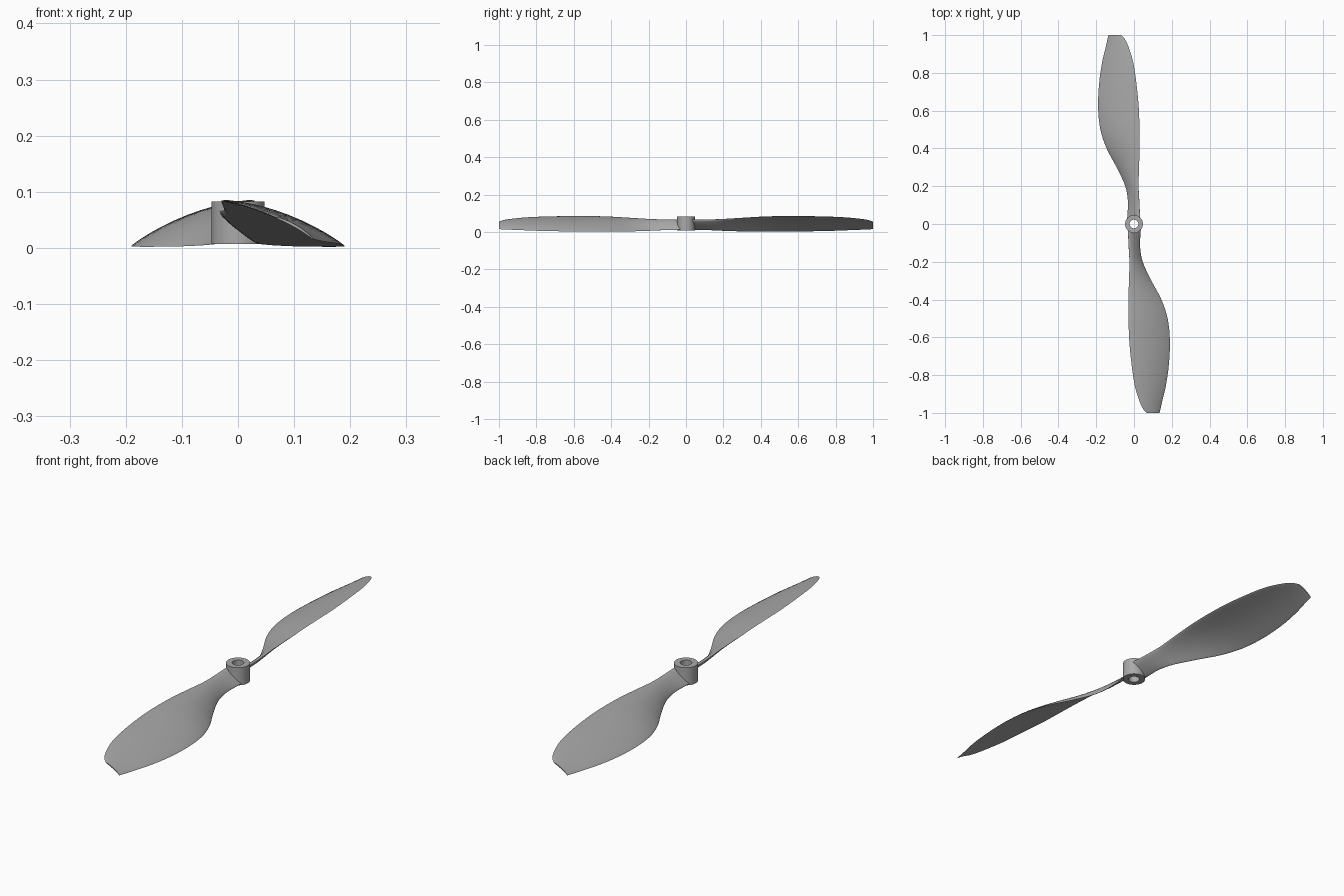
import bpy
import bmesh
import math
from mathutils import Vector

cube = bpy.data.objects.get("Cube")
if cube:
    bpy.data.objects.remove(cube, do_unlink=True)

grey = bpy.data.materials.new("grey plastic")
grey.use_nodes = True
grey.diffuse_color = (0.4, 0.4, 0.4, 1)
grey.node_tree.nodes["Principled BSDF"].inputs["Base Color"].default_value = (0.4, 0.4, 0.4, 1)

# Blade stations: radius, leading x, leading z, trailing x, trailing z, thickness, camber
STATIONS = [Vector(s) for s in (
    (0.03, -0.032, 0.066, 0.036, 0.012, 0.016, 0.000),
    (0.12, -0.028, 0.066, 0.032, 0.010, 0.016, 0.002),
    (0.20, -0.024, 0.069, 0.046, 0.006, 0.014, 0.004),
    (0.30, -0.027, 0.075, 0.092, 0.003, 0.012, 0.007),
    (0.40, -0.029, 0.081, 0.145, 0.002, 0.011, 0.010),
    (0.50, -0.029, 0.084, 0.178, 0.002, 0.011, 0.012),
    (0.62, -0.025, 0.084, 0.190, 0.003, 0.010, 0.012),
    (0.75, -0.012, 0.082, 0.184, 0.005, 0.009, 0.011),
    (0.86, 0.005, 0.077, 0.168, 0.009, 0.008, 0.009),
    (0.94, 0.030, 0.069, 0.149, 0.012, 0.007, 0.007),
    (0.98, 0.049, 0.062, 0.140, 0.014, 0.006, 0.005),
    (1.00, 0.068, 0.054, 0.135, 0.015, 0.005, 0.004),
)]
CHORD_STEPS = 14
SUBSTEPS = 4


def smooth_stations():
    """Cubic interpolation between the blade stations."""
    result = []
    last = len(STATIONS) - 1

    def slope(i):
        a, b = STATIONS[max(i - 1, 0)], STATIONS[min(i + 1, last)]
        return (b - a) / (b[0] - a[0])

    for i in range(last):
        a, b = STATIONS[i], STATIONS[i + 1]
        span = b[0] - a[0]
        for k in range(SUBSTEPS):
            u = k / SUBSTEPS
            h = u * u * (3 - 2 * u)
            result.append(a * (1 - h) + b * h
                          + slope(i) * span * u * (1 - u) ** 2
                          - slope(i + 1) * span * u * u * (1 - u))
    return result + [STATIONS[last]]


def section(station):
    """Closed cambered aerofoil outline at one radius."""
    r, lx, lz, tx, tz, thick, camber = station
    lead, trail = Vector((lx, -r, lz)), Vector((tx, -r, tz))
    chord = trail - lead
    normal = Vector((-chord.z, 0, chord.x)).normalized()
    points = []
    for k in range(2 * CHORD_STEPS):
        angle = math.pi * k / CHORD_STEPS
        s = (1 - math.cos(angle)) / 2
        half = thick / 2 * math.sin(angle) * (1.15 - 0.4 * s)
        points.append(lead + chord * s + normal * (camber * 4 * s * (1 - s) + half))
    return points


def finish(name, bm, angle):
    bmesh.ops.recalc_face_normals(bm, faces=bm.faces)
    mesh = bpy.data.meshes.new(name)
    bm.to_mesh(mesh)
    bm.free()
    mesh.materials.append(grey)
    obj = bpy.data.objects.new(name, mesh)
    bpy.context.collection.objects.link(obj)
    bpy.ops.object.select_all(action="DESELECT")
    obj.select_set(True)
    bpy.context.view_layer.objects.active = obj
    bpy.ops.object.shade_smooth_by_angle(angle=math.radians(angle))
    return obj


def bridge(bm, a, b):
    n = len(a)
    for i in range(n):
        j = (i + 1) % n
        bm.faces.new((a[i], a[j], b[j], b[i]))


# Twisted blade, lofted from root to tip
bm = bmesh.new()
rings = [[bm.verts.new(p) for p in section(s)] for s in smooth_stations()]
for a, b in zip(rings, rings[1:]):
    bridge(bm, a, b)
bm.faces.new(rings[0])
bm.faces.new(rings[-1])
front_blade = finish("front_blade", bm, 50)

# Opposite blade, turned half way round the hub
back_blade = front_blade.copy()
back_blade.name = "back_blade"
back_blade.rotation_euler.z = math.pi
bpy.context.collection.objects.link(back_blade)

# Hub with a shaft hole
bm = bmesh.new()
SIDES = 48
profile = [(0.047, 0.007), (0.047, 0.083), (0.023, 0.083), (0.023, 0.007)]
rings = [[bm.verts.new((r * math.cos(math.tau * i / SIDES), r * math.sin(math.tau * i / SIDES), z))
          for i in range(SIDES)] for r, z in profile]
for a, b in zip(rings, rings[1:] + rings[:1]):
    bridge(bm, a, b)
finish("hub", bm, 30)
